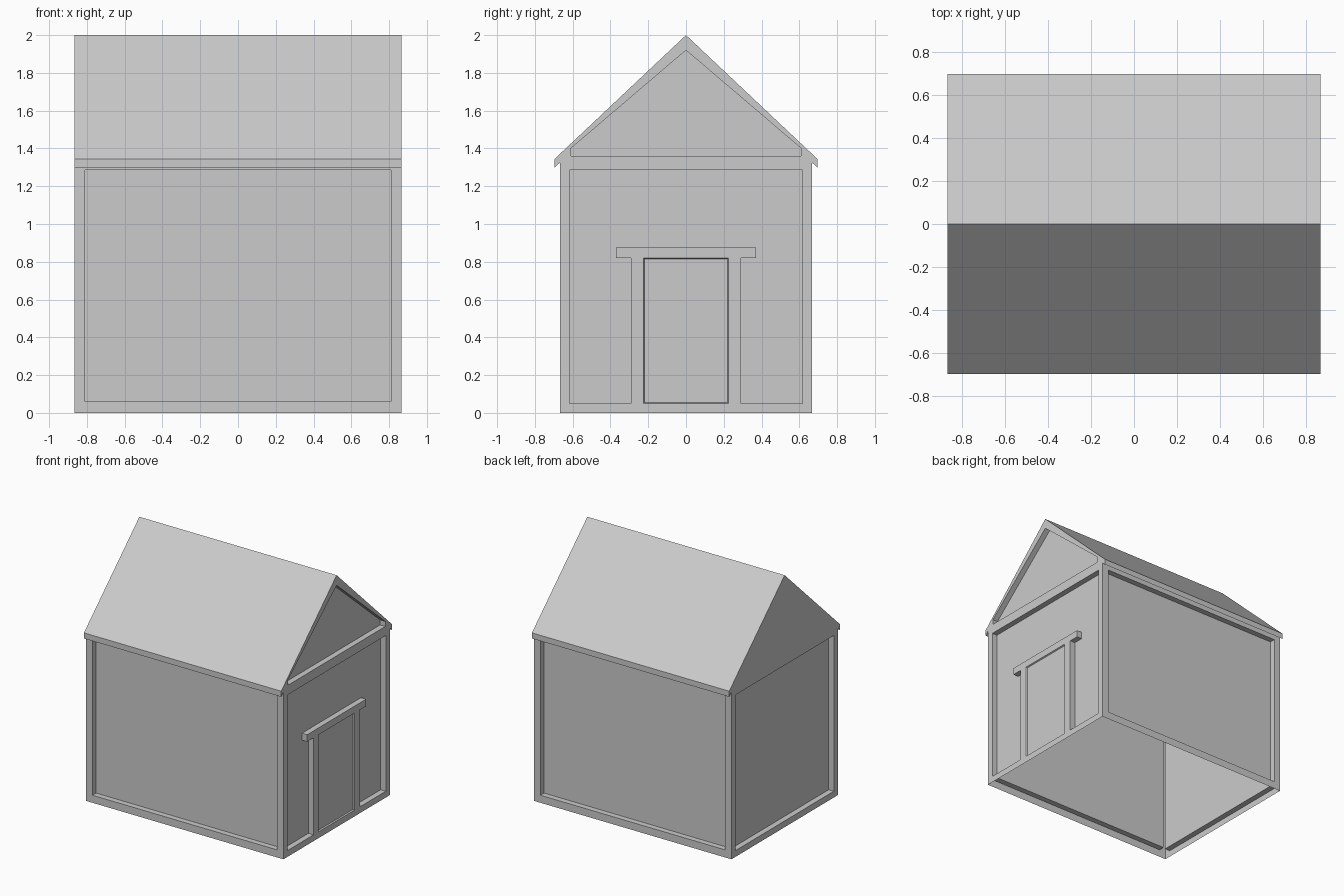
import bpy, bmesh
from mathutils import Vector

if "Cube" in bpy.data.objects:
    bpy.data.objects.remove(bpy.data.objects["Cube"])

HX, HY = 0.866, 0.667      # half length and half depth of the walls
EY, TOP = 0.695, 1.325     # half depth at the eaves, wall height
DEPTH = 0.045              # depth of the recessed panels


def finish(bm, name):
    bmesh.ops.remove_doubles(bm, verts=bm.verts, dist=1e-5)
    bmesh.ops.recalc_face_normals(bm, faces=bm.faces)
    mesh = bpy.data.meshes.new(name)
    bm.to_mesh(mesh)
    bm.free()
    obj = bpy.data.objects.new(name, mesh)
    bpy.context.collection.objects.link(obj)
    return obj


def face(bm, pts):
    bm.faces.new([bm.verts.new(p) for p in pts])


def recess(bm, outer, inner, push):
    """Flat border, reveal and sunken panel between two matching outlines."""
    back = [Vector(p) + Vector(push) for p in inner]
    n = len(outer)
    for i in range(n):
        j = (i + 1) % n
        face(bm, (outer[i], outer[j], inner[j], inner[i]))
        face(bm, (inner[i], inner[j], back[j], back[i]))
    face(bm, back)


def rect(w, z0, z1):
    return [(-w, z0), (w, z0), (w, z1), (-w, z1)]


bm = bmesh.new()

# Front and back walls
for s in (-1, 1):
    recess(bm, [(x, s * HY, z) for x, z in rect(HX, 0, TOP)],
           [(x, s * HY, z) for x, z in rect(0.81, 0.06, 1.285)],
           (0, -s * DEPTH, 0))

# End walls
for s in (-1, 1):
    recess(bm, [(s * HX, y, z) for y, z in rect(HY, 0, TOP)],
           [(s * HX, y, z) for y, z in rect(0.617, 0.05, 1.285)],
           (-s * DEPTH, 0, 0))

# Gables: sunken on the door end, flat on the other
gable = [(-HY, TOP), (HY, TOP), (EY, 1.345), (0, 2.0), (-EY, 1.345)]
panel = [(-0.61, 1.36), (0.61, 1.36), (0.61, 1.40), (0, 1.92), (-0.61, 1.40)]
recess(bm, [(HX, y, z) for y, z in gable],
       [(HX, y, z) for y, z in panel], (-DEPTH, 0, 0))
face(bm, [(-HX, y, z) for y, z in gable])

# Roof slopes and eaves with their hooked ends
eave = [(0, 2.0), (EY, 1.345), (EY, 1.30), (HY, TOP)]
for s in (-1, 1):
    for (y0, z0), (y1, z1) in zip(eave, eave[1:]):
        face(bm, [(-HX, s * y0, z0), (HX, s * y0, z0),
                  (HX, s * y1, z1), (-HX, s * y1, z1)])
    for x in (-HX, HX):
        face(bm, [(x, s * y, z) for y, z in eave[1:]])
finish(bm, "house_shell")


def trim(name, y0, y1, z0, z1, bevelled=False):
    """Block standing on the sunken end wall, flush with its border."""
    bm = bmesh.new()
    bmesh.ops.create_cube(bm, size=1)
    for v in bm.verts:
        v.co = (HX - DEPTH / 2 + v.co.x * DEPTH,
                (y0 + y1) / 2 + v.co.y * (y1 - y0),
                (z0 + z1) / 2 + v.co.z * (z1 - z0))
    bm.normal_update()
    back = [f for f in bm.faces if f.normal.x < -0.9]
    bmesh.ops.delete(bm, geom=back, context='FACES_ONLY')
    if bevelled:
        front = [f for f in bm.faces if f.normal.x > 0.9]
        bmesh.ops.inset_region(bm, faces=front, thickness=0.007, depth=-0.01)
    finish(bm, name)


# Doorway
trim("door_post_left", -0.29, -0.225, 0.05, 0.82)
trim("door_post_right", 0.225, 0.29, 0.05, 0.82)
trim("door_lintel", -0.37, 0.37, 0.82, 0.875)
trim("door", -0.225, 0.225, 0.05, 0.82, bevelled=True)
